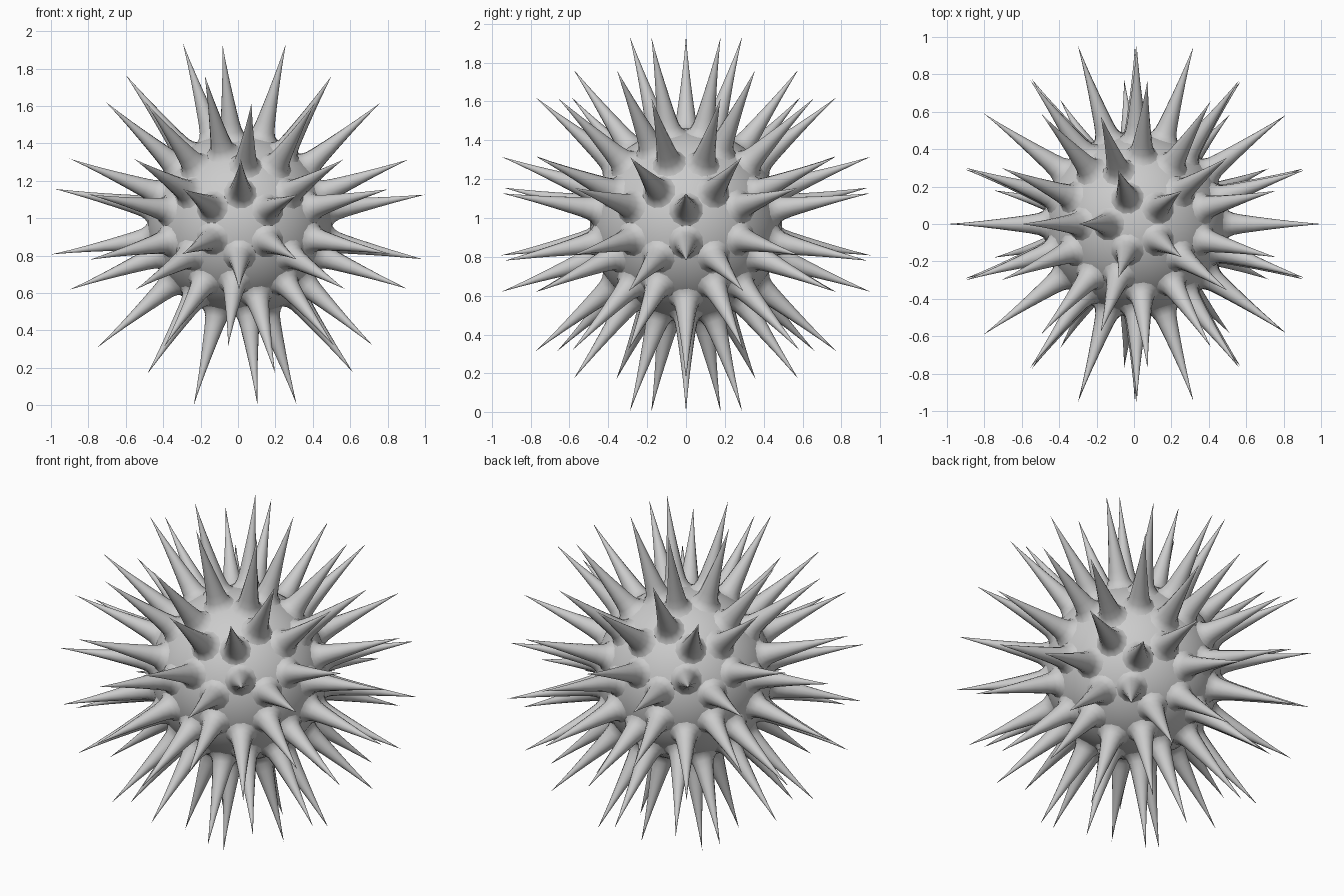
import bpy, bmesh, math
from mathutils import Vector

if "Cube" in bpy.data.objects:
    bpy.data.objects.remove(bpy.data.objects["Cube"])

CENTRE = Vector((0.01, 0.0, 0.9675))
SIDES = 12
# spine profile: (distance from body centre, spine radius), flared at the root
PROFILE = [(0.470, 0.108), (0.488, 0.086), (0.503, 0.071), (0.528, 0.060), (0.575, 0.051),
           (0.645, 0.041), (0.735, 0.029), (0.825, 0.018), (0.920, 0.008)]


def spine_directions():
    """One spine on every face of an 80-sided icosphere."""
    bm = bmesh.new()
    bmesh.ops.create_icosphere(bm, subdivisions=2, radius=1.0)
    result = []
    for f in bm.faces:
        length = 1.0 if f.calc_area() > 0.152 else 1.012
        result.append((f.calc_center_median().normalized(), length))
    bm.free()
    return result


def add_spine(bm, axis, length):
    side = axis.orthogonal().normalized()
    up = axis.cross(side)
    rings = []
    for dist, rad in PROFILE:
        ring = []
        for i in range(SIDES):
            a = 2 * math.pi * i / SIDES
            ring.append(bm.verts.new(axis * dist + (side * math.cos(a) + up * math.sin(a)) * rad))
        rings.append(ring)
    tip = bm.verts.new(axis * length)
    for low, high in zip(rings, rings[1:]):
        for i in range(SIDES):
            j = (i + 1) % SIDES
            bm.faces.new((low[i], low[j], high[j], high[i]))
    for i in range(SIDES):
        bm.faces.new((rings[-1][i], rings[-1][(i + 1) % SIDES], tip))


def finish(name, bm):
    mesh = bpy.data.meshes.new(name)
    for f in bm.faces:
        f.smooth = True
    bm.to_mesh(mesh)
    bm.free()
    obj = bpy.data.objects.new(name, mesh)
    obj.location = CENTRE
    bpy.context.collection.objects.link(obj)
    return obj


# round body
bm = bmesh.new()
bmesh.ops.create_icosphere(bm, subdivisions=4, radius=0.495)
finish("body", bm)

# radiating spines
bm = bmesh.new()
for axis, length in spine_directions():
    add_spine(bm, axis, length * (1 - 0.01 * axis.x))
finish("spines", bm)
